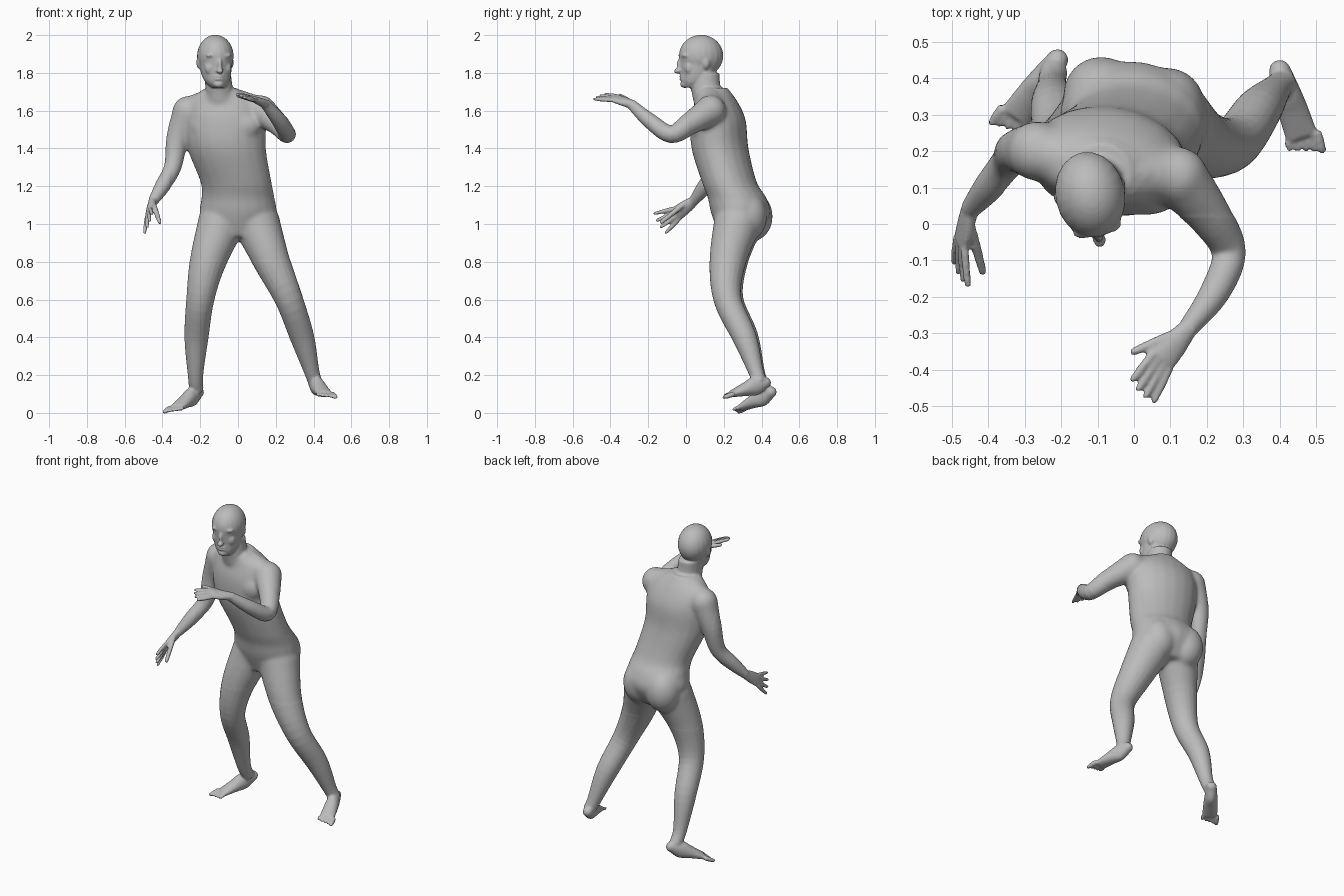
import bpy, bmesh, math
from mathutils import Vector, Matrix

cube = bpy.data.objects.get("Cube")
if cube:
    bpy.data.objects.remove(cube)

SIDES = 20
STEPS = 5
VOXEL = 0.0065
RIGHT, LEFT = -1, 1
bm = bmesh.new()


def spline(before, start, end, after, t):
    """Catmull-Rom point between the rows start and end."""
    return [b + t * ((c - a) + t * ((2 * a - 5 * b + 4 * c - d) + t * (3 * (b - c) + d - a))) / 2
            for a, b, c, d in zip(before, start, end, after)]


def loft(rows, side, upright=False):
    """Closed smooth tube through rows of (x, y, z, half width, half depth)."""
    padded = [rows[0], *rows, rows[-1]]
    dense = [spline(*padded[i:i + 4], step / STEPS)
             for i in range(len(rows) - 1) for step in range(STEPS)]
    dense.append(rows[-1])
    rings = []
    for i, (*center, width, depth) in enumerate(dense):
        previous = Vector(dense[max(i - 1, 0)][:3])
        following = Vector(dense[min(i + 1, len(dense) - 1)][:3])
        along = Vector((0, 0, 1)) if upright else (following - previous).normalized()
        across = Vector(side)
        across = (across - along * across.dot(along)).normalized()
        deep = along.cross(across)
        ring = []
        for corner in range(SIDES):
            angle = math.tau * corner / SIDES
            offset = across * math.cos(angle) * width + deep * math.sin(angle) * depth
            ring.append(bm.verts.new(Vector(center) + offset))
        rings.append(ring)
    for lower, upper in zip(rings, rings[1:]):
        for corner in range(SIDES):
            bm.faces.new((lower[corner - 1], lower[corner], upper[corner], upper[corner - 1]))
    bm.faces.new(rings[0][::-1])
    bm.faces.new(rings[-1])


def blob(center, radii, yaw=0.0):
    """Ellipsoid for a muscle or a facial feature."""
    matrix = (Matrix.Translation(center) @ Matrix.Rotation(yaw, 4, "Z")
              @ Matrix.Diagonal((*radii, 1)))
    bmesh.ops.create_uvsphere(bm, u_segments=SIDES, v_segments=SIDES, radius=1, matrix=matrix)


def limb(joints, radii, side):
    """Round tube through the joints, with a ball at its root."""
    loft([(*joint, radius, radius) for joint, radius in zip(joints, radii)], side)
    blob(joints[0], [radii[0]] * 3)


def digit(root, tip, radius, side):
    """Finger or toe with a rounded tip."""
    limb((tip, root.lerp(tip, 0.5), root), (radius * 0.8, radius, radius), side)


def hand(wrist, knuckles, fingertips, thumb_tip, across, spread):
    """Flat palm with a fan of four fingers; across runs from first to last finger."""
    wrist, knuckles, fingertips = Vector(wrist), Vector(knuckles), Vector(fingertips)
    across = Vector(across).normalized()
    palm = ((0, 0.028, 0.024), (0.5, 0.038, 0.02), (1, 0.042, 0.014))
    loft([(*wrist.lerp(knuckles, t), width, depth) for t, width, depth in palm], across)
    for place in (-1, -1 / 3, 1 / 3, 1):
        root = knuckles + across * place * 0.032
        tip = fingertips + across * place * spread
        reach = 1 - abs(place) * 0.1
        digit(root, root.lerp(tip, reach), 0.0115, across)
    thumb_root = wrist.lerp(knuckles, 0.3) - across * 0.02
    digit(thumb_root, Vector(thumb_tip), 0.014, across)


def foot(heel, ball, inner):
    """Wedge from heel to ball with five toes; inner is the big toe's side."""
    heel, ball = Vector(heel), Vector(ball)
    forward = (ball - heel).normalized()
    across = forward.cross(Vector((0, 0, 1))).normalized() * inner
    sole = ((0, 0.03, 0.03), (0.3, 0.037, 0.05), (0.6, 0.042, 0.036), (1, 0.045, 0.018))
    loft([(*heel.lerp(ball, t), width, depth) for t, width, depth in sole], across)
    blob(heel, [0.03] * 3)
    for toe in range(5):
        root = ball + across * (2 - toe) * 0.021
        radius = 0.014 if toe == 0 else 0.01
        digit(root, root + forward * (0.055 - toe * 0.008), radius, across)


# Torso, leaning forward and turned a little to its right
TURN = -0.15
facing_side = (1, TURN, 0)
loft([(0, 0.28, 0.93, 0.1, 0.1),
      (0, 0.29, 1.05, 0.2, 0.155),
      (0, 0.27, 1.14, 0.195, 0.155),
      (-0.01, 0.23, 1.22, 0.19, 0.145),
      (-0.06, 0.18, 1.4, 0.21, 0.15),
      (-0.07, 0.17, 1.55, 0.22, 0.145),
      (-0.08, 0.16, 1.65, 0.19, 0.11),
      (-0.09, 0.14, 1.72, 0.08, 0.08)], facing_side, upright=True)

# Chest and buttocks
for side in (RIGHT, LEFT):
    blob((side * 0.09 - 0.07, 0.1 + side * TURN / 10, 1.52), (0.1, 0.06, 0.08), TURN)
    blob((side * 0.09, 0.34 + side * TURN / 10, 1.04), (0.105, 0.105, 0.13), TURN)

# Neck
loft([(-0.09, 0.13, 1.64, 0.085, 0.09),
      (-0.1, 0.105, 1.72, 0.073, 0.08),
      (-0.11, 0.1, 1.8, 0.072, 0.078)], facing_side, upright=True)

# Head: jaw and cranium, turned the other way
HEAD_TURN = 0.2
head_center = Vector((-0.12, 0.08, 1.89))
loft([(-0.105, 0.03, 1.722, 0.035, 0.04),
      (-0.11, 0.045, 1.75, 0.062, 0.07),
      (-0.115, 0.06, 1.79, 0.078, 0.088),
      (-0.12, 0.075, 1.87, 0.089, 0.112)], (1, HEAD_TURN, 0), upright=True)
blob(head_center, (0.096, 0.119, 0.111), HEAD_TURN)


def feature(across, ahead, drop, radii):
    """Blob placed on the face relative to the middle of the head."""
    offset = Matrix.Rotation(HEAD_TURN, 3, "Z") @ Vector((across, -ahead, -drop))
    blob(head_center + offset, radii, HEAD_TURN)


# Nose bridge, nose tip, lips and chin
feature(0, 0.11, 0.05, (0.013, 0.023, 0.04))
feature(0, 0.125, 0.08, (0.018, 0.023, 0.014))
for drop in (0.108, 0.123):
    feature(0, 0.1, drop, (0.03, 0.017, 0.008))
feature(0, 0.088, 0.15, (0.03, 0.025, 0.02))

# Brows, cheeks and ears
for side in (RIGHT, LEFT):
    feature(side * 0.035, 0.094, -0.002, (0.035, 0.02, 0.012))
    feature(side * 0.042, 0.075, 0.065, (0.03, 0.025, 0.035))
    feature(side * 0.088, -0.01, 0.035, (0.012, 0.02, 0.033))

# Legs: hip, thigh, knee, calf, shin, ankle
leg_radii = (0.125, 0.097, 0.074, 0.064, 0.041, 0.038)
limb(((-0.09, 0.28, 1), (-0.16, 0.23, 0.8), (-0.2, 0.23, 0.6),
      (-0.22, 0.32, 0.4), (-0.225, 0.38, 0.2), (-0.22, 0.42, 0.12)), leg_radii, facing_side)
limb(((0.1, 0.27, 1), (0.18, 0.22, 0.8), (0.27, 0.22, 0.6),
      (0.34, 0.31, 0.4), (0.39, 0.37, 0.22), (0.41, 0.39, 0.16)), leg_radii, facing_side)

# Feet, with the right one lower and further back
foot((-0.21, 0.45, 0.11), (-0.325, 0.295, 0.027), RIGHT * -1)
foot((0.4, 0.42, 0.16), (0.46, 0.24, 0.1), LEFT * -1)

# Arms: shoulder, upper arm, elbow, forearm, wrist
arm_radii = (0.083, 0.06, 0.047, 0.041, 0.027)
right_shoulder, left_shoulder = (-0.265, 0.2, 1.595), (0.12, 0.13, 1.6)
right_wrist, left_wrist = (-0.45, 0.04, 1.12), (0.145, -0.29, 1.635)
limb((right_shoulder, (-0.32, 0.2, 1.45), (-0.345, 0.17, 1.3),
      (-0.4, 0.1, 1.2), right_wrist), arm_radii, (1, 0, 0))
limb((left_shoulder, (0.21, 0.02, 1.53), (0.26, -0.08, 1.475),
      (0.22, -0.19, 1.545), left_wrist), arm_radii, (0, 0, 1))

# Slopes from the neck to the shoulders
for shoulder in (right_shoulder, left_shoulder):
    limb(((-0.095, 0.15, 1.68), shoulder), (0.06, 0.075), (0, 1, 0))

# Hands: the right hangs, the left is held flat in front
hand(right_wrist, (-0.475, -0.05, 1.055), (-0.475, -0.145, 1), (-0.415, -0.13, 1.01),
     across=(-0.3, 0.5, -0.8), spread=0.065)
hand(left_wrist, (0.075, -0.375, 1.665), (0.02, -0.465, 1.675), (0, -0.35, 1.68),
     across=(0.7, -0.7, -0.3), spread=0.045)

# Fuse all parts into one skin
mesh = bpy.data.meshes.new("body")
bmesh.ops.recalc_face_normals(bm, faces=bm.faces)
bm.to_mesh(mesh)
bm.free()
body = bpy.data.objects.new("body", mesh)
bpy.context.collection.objects.link(body)
bpy.context.view_layer.objects.active = body
body.select_set(True)
fuse = body.modifiers.new("fuse", "REMESH")
fuse.mode = "VOXEL"
fuse.voxel_size = VOXEL
bpy.ops.object.modifier_apply(modifier="fuse")

# Soften everything a little and the trunk's joins strongly
trunk = body.vertex_groups.new(name="trunk")
trunk.add([v.index for v in body.data.vertices
           if 0.8 < v.co.z < 1.7 and v.co.y > 0.02 and v.co.x > -0.36], 1, "REPLACE")
for name, iterations in (("relax", 4), ("trunk", 50)):
    soften = body.modifiers.new(name, "SMOOTH")
    soften.factor = 0.5
    soften.iterations = iterations
    if name == "trunk":
        soften.vertex_group = trunk.name
    bpy.ops.object.modifier_apply(modifier=name)
bpy.ops.object.shade_smooth_by_angle(angle=math.radians(60))

# Plain grey skin
skin = bpy.data.materials.new("grey skin")
skin.use_nodes = True
grey = (0.5, 0.5, 0.5, 1)
skin.diffuse_color = grey
skin.node_tree.nodes["Principled BSDF"].inputs["Base Color"].default_value = grey
body.data.materials.clear()
body.data.materials.append(skin)
